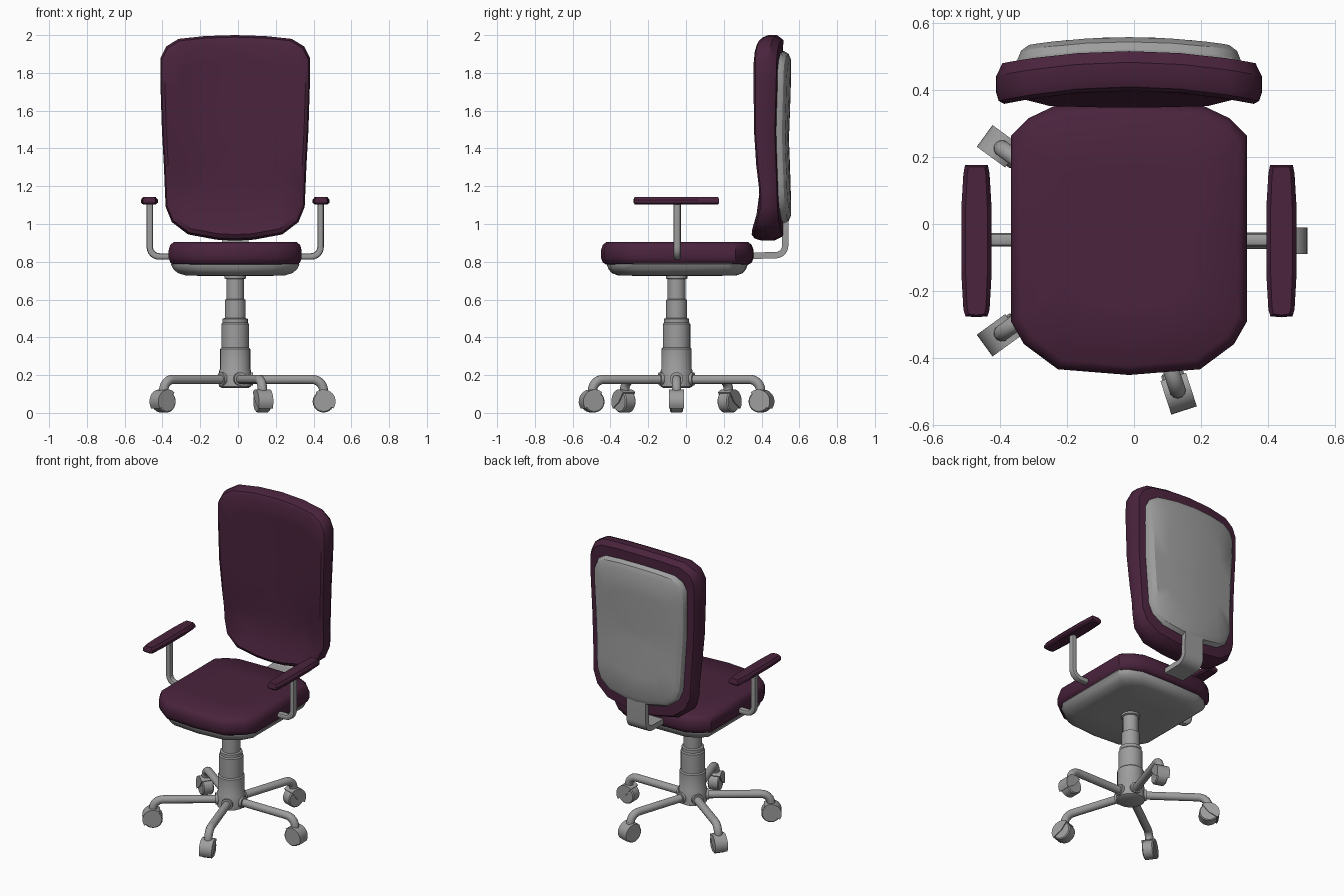
import bpy, bmesh, math
from mathutils import Vector, Matrix

if "Cube" in bpy.data.objects:
    bpy.data.objects.remove(bpy.data.objects["Cube"])

CX, CY = -0.015, -0.05          # symmetry plane and column centre


def material(name, col):
    m = bpy.data.materials.new(name)
    m.diffuse_color = (*col, 1)
    m.use_nodes = True
    m.node_tree.nodes["Principled BSDF"].inputs["Base Color"].default_value = m.diffuse_color
    return m


PLUM = material("plum fabric", (0.068, 0.017, 0.046))
GREY = material("grey plastic", (0.34, 0.34, 0.34))


def loft(name, rings, mat, angle=35, matrix=None):
    """Skin a list of equal-length point rings and cap both ends."""
    bm = bmesh.new()
    vs = [[bm.verts.new(p) for p in r] for r in rings]
    n = len(vs[0])
    for a, b in zip(vs, vs[1:]):
        for i in range(n):
            j = (i + 1) % n
            bm.faces.new((a[i], a[j], b[j], b[i]))
    bm.faces.new(vs[0][::-1])
    bm.faces.new(vs[-1])
    bmesh.ops.transform(bm, verts=bm.verts,
                        matrix=Matrix.Translation((CX, 0, 0)) @ (matrix or Matrix()))
    bmesh.ops.recalc_face_normals(bm, faces=bm.faces)
    me = bpy.data.meshes.new(name)
    bm.to_mesh(me)
    bm.free()
    me.materials.append(mat)
    me.polygons.foreach_set("use_smooth", [True] * len(me.polygons))
    me.set_sharp_from_angle(angle=math.radians(angle))
    ob = bpy.data.objects.new(name, me)
    bpy.context.collection.objects.link(ob)
    return ob


def mirrored(half):
    """Close a right-half outline by mirroring it across x = 0."""
    return half + [(-x, y) for x, y in reversed(half) if x > 1e-6]


def slab(name, outline, cy, layers, mat, angle=35, matrix=None):
    """Stack an xy outline; layers are (x scale, y scale, z)."""
    return loft(name, [[(x * sx, cy + (y - cy) * sy, z) for x, y in outline]
                       for sx, sy, z in layers], mat, angle, matrix)


def sweep(name, path, binormal, w, h, n, mat, power=1.0, matrix=None):
    """Sweep a rounded section along a planar path."""
    path = [Vector(p) for p in path]
    b = Vector(binormal)
    rings = []
    for i, p in enumerate(path):
        t = (path[min(i + 1, len(path) - 1)] - path[max(i - 1, 0)]).normalized()
        nrm = b.cross(t)
        ring = []
        for k in range(n):
            a = 2 * math.pi * (k + 0.5) / n
            c, s = math.cos(a), math.sin(a)
            c = math.copysign(abs(c) ** power, c)
            s = math.copysign(abs(s) ** power, s)
            ring.append(p + b * (w / 2 * c) + nrm * (h / 2 * s))
        rings.append(ring)
    return loft(name, rings, mat, 40, matrix)


def arc(cx, cz, r, a0, a1, n=7):
    return [(cx + r * math.cos(math.radians(a0 + (a1 - a0) * i / (n - 1))),
             cz + r * math.sin(math.radians(a0 + (a1 - a0) * i / (n - 1))))
            for i in range(n)]


# Seat cushion and the pan under it
seat = mirrored([(0, .358), (.222, .352), (.30, .315), (.352, .263), (.352, -.02),
                 (.352, -.29), (.313, -.358), (.212, -.433), (0, -.45)])
slab("seat", seat, -.047,
     [(.93, .93, .785), (.975, .975, .795), (1, 1, .82), (1, 1, .862),
      (.975, .975, .89), (.925, .93, .904), (.5, .5, .905)], PLUM, 40)
slab("seat_pan", seat, -.047,
     [(.95, .93, .80), (.965, .925, .785), (.93, .90, .76), (.86, .86, .74),
      (.74, .77, .727), (.4, .4, .725)], GREY, 40)


# Backrest cushion: concentric rings over curved front and back surfaces
def ramp(v, a, b):
    t = max(0, min(1, (v - a) / (b - a)))
    return t * t * (3 - 2 * t)


def front_y(x, z):
    return (.397 - (.008 + .037 * ramp(z, 1.1, 1.45)) * (x / .4) ** 2
            - .05 * (1 - ramp(z, .93, 1.12)))


def back_y(x, z):
    return .515 - .04 * (x / .4) ** 2 - .012 * (1 - abs(2 * ramp(z, 1.0, 1.9) - 1))


back = mirrored([(0, 2.0), (.16, 1.995), (.30, 1.98), (.365, 1.94), (.395, 1.88),
                 (.396, 1.75), (.388, 1.5), (.377, 1.3), (.372, 1.18), (.368, 1.09),
                 (.335, 1.01), (.25, .945), (.1, .917), (0, .912)])
ZC = 1.45
rings = []
for k, t in [(.03, 0), (.3, 0), (.55, 0), (.75, 0), (.94, 0), (.98, .1), (1, .32),
             (1, .72), (.955, 1), (.6, 1), (.03, 1)]:
    ring = []
    for x, z in back:
        x, z = x * k, ZC + (z - ZC) * k
        f, b = front_y(x, z), back_y(x, z)
        ring.append((x, f + (b - f) * t, z))
    rings.append(ring)
loft("backrest", rings, PLUM, 32)

# Plastic shell behind the backrest
rings = []
for k, d in [(1, -.03), (1, .005), (.97, .028), (.9, .042), (.6, .042), (.3, .042), (.03, .042)]:
    ring = []
    for x, z in back:
        x, z = x * .84 * k, ZC + (z - ZC) * .84 * k + .003
        ring.append((x, back_y(x, z) + d, z))
    rings.append(ring)
loft("back_shell", rings, GREY, 30)

# Bracket joining the seat to the back
bend = [(0, y, z) for y, z in arc(.475, .885, .05, -90, 0)]
sweep("back_bracket", [(0, .2, .815), (0, .36, .832)] + bend + [(0, .527, 1.06)],
      (1, 0, 0), .14 * 1.414, .034 * 1.414, 4, GREY)

# Armrests
pad = mirrored([(0, .176), (.034, .176), (.039, .15), (.045, .05), (.045, -.15),
                (.039, -.255), (.033, -.275), (0, -.278)])
for side, sgn in (("right", 1), ("left", -1)):
    slab("arm_pad_" + side, pad, -.05,
         [(.75, .97, 1.104), (1, 1, 1.112), (1, 1, 1.128), (.72, .97, 1.144)],
         PLUM, 35, Matrix.Translation((sgn * .4545, 0, 0)))
    path = [(.30, .828)] + arc(.402, .878, .05, -90, 0) + [(.452, 1.115)]
    sweep("arm_post_" + side, [(sgn * x, -.047, z) for x, z in path],
          (0, 1, 0), .04, .035, 12, GREY, .6)


# Stepped gas column and hub
def circle(r, z, n=24):
    return [(r * math.cos(2 * math.pi * i / n), CY + r * math.sin(2 * math.pi * i / n), z)
            for i in range(n)]


loft("column", [circle(r, z) for r, z in [
    (.07, .132), (.085, .14), (.085, .222), (.08, .232), (.08, .338), (.073, .345),
    (.073, .47), (.067, .478), (.067, .498), (.055, .502), (.055, .598), (.047, .603),
    (.047, .708), (.057, .712), (.057, .74)]], GREY)

# Five legs, each with a socket collar, wheel and hood
for i in range(5):
    m = Matrix.Translation((0, CY, 0)) @ Matrix.Rotation(math.radians(72 * i), 4, 'Z')
    path = [(.03, .177)] + arc(.408, .117, .06, 90, 0) + [(.468, .09)]
    sweep(f"leg_{i}", [(x, 0, z) for x, z in path], (0, 1, 0), .05, .05, 12, GREY, 1, m)
    sweep(f"leg_collar_{i}", [(.05, 0, .18), (.095, 0, .18)], (0, 1, 0),
          .072, .072, 12, GREY, 1, m)
    disc = arc(.468, .06, .058, 0, 345, 24)
    loft(f"wheel_{i}", [[(.468 + (x - .468) * k, y, .062 + (z - .062) * k) for x, z in disc]
                        for y, k in ((-.034, .9), (-.028, 1), (.028, 1), (.034, .9))],
         GREY, 35, m)
    hood = [(.466, .058)] + arc(.468, .06, .064, -35, 130, 12)
    loft(f"wheel_hood_{i}", [[(x, y, z) for x, z in hood] for y in (-.04, .04)],
         GREY, 35, m)
